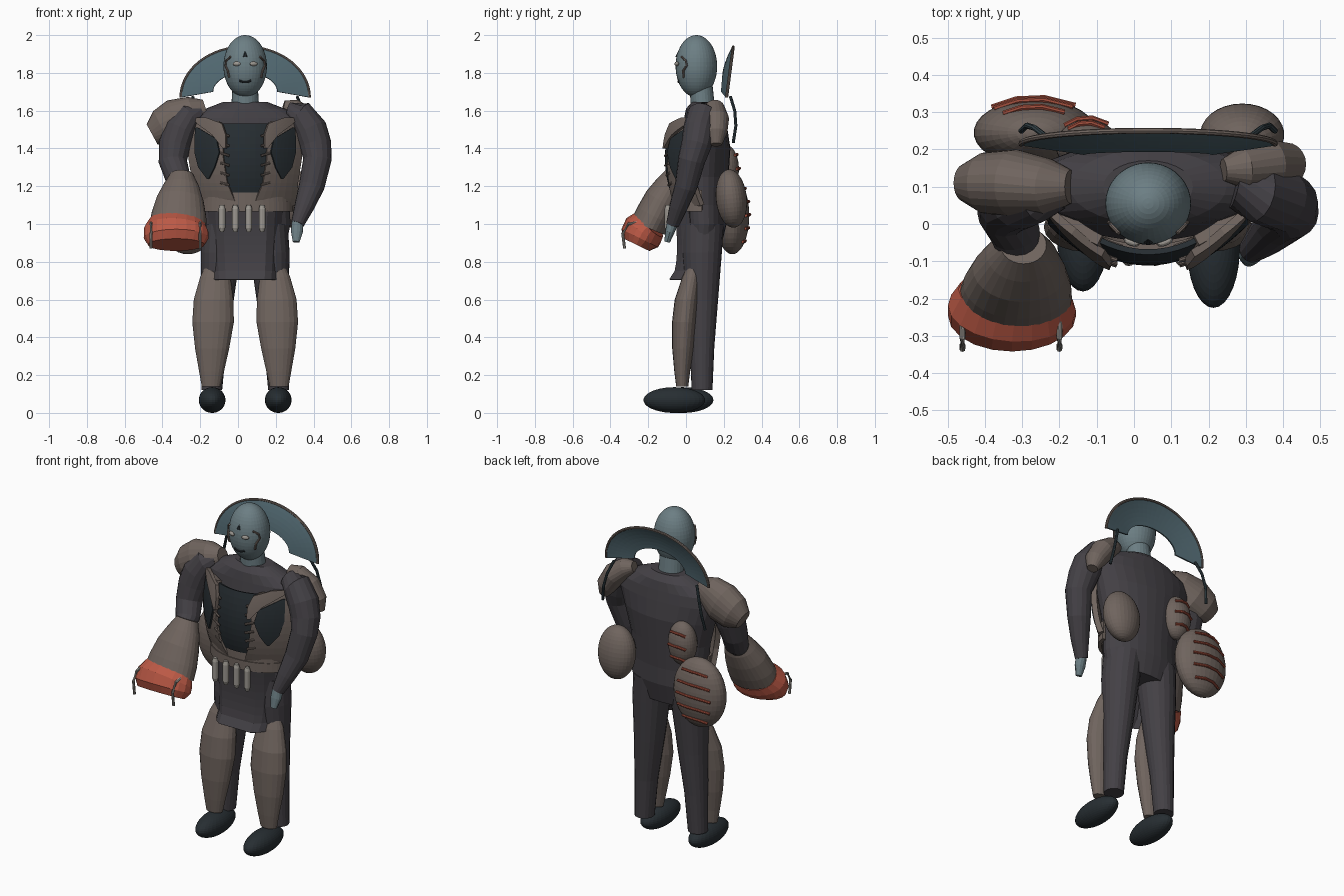
import bpy
from math import sin, cos, pi, sqrt
from mathutils import Vector

CX = 0.038  # body centre line


def mat(name, rgb):
    m = bpy.data.materials.new(name)
    m.diffuse_color = (*rgb, 1)
    return m


CLOTH = mat("dark_cloth", (0.057, 0.052, 0.06))
LEATHER = mat("leather", (0.16, 0.128, 0.112))
SKIN = mat("skin", (0.15, 0.21, 0.23))
BLACK = mat("black", (0.02, 0.027, 0.032))
TEAL = mat("teal", (0.08, 0.135, 0.16))
CORD = mat("cord", (0.035, 0.055, 0.065))
RED = mat("red", (0.5, 0.1, 0.06))
RUST = mat("rust", (0.35, 0.075, 0.045))
BONE = mat("bone", (0.33, 0.31, 0.28))


def mesh(name, verts, faces, col):
    me = bpy.data.meshes.new(name)
    me.from_pydata(verts, [], faces)
    me.materials.append(col)
    ob = bpy.data.objects.new(name, me)
    bpy.context.collection.objects.link(ob)
    return ob


def loft(name, rings, col, n=16, ref=(1, 0, 0), level=False):
    """Capped elliptical loft; rings are (x, y, z, rx, ry) along a path."""
    P = [Vector(r[:3]) for r in rings]
    vs, fs = [], []
    for i, r in enumerate(rings):
        t = (P[min(i + 1, len(P) - 1)] - P[max(i - 1, 0)]).normalized()
        if level:
            t = Vector((0, 0, 1 if P[-1].z > P[0].z else -1))
        u = Vector(ref)
        u = (u - t * u.dot(t)).normalized()
        w = t.cross(u)
        for k in range(n):
            a = 2 * pi * k / n
            vs.append(P[i] + u * r[3] * cos(a) + w * r[-1] * sin(a))
    for i in range(len(rings) - 1):
        for k in range(n):
            a, b = i * n + k, i * n + (k + 1) % n
            fs.append((a, b, b + n, a + n))
    fs.append(tuple(range(n))[::-1])
    fs.append(tuple(range(len(vs) - n, len(vs))))
    return mesh(name, vs, fs, col)


def rod(name, pts, r, col, ref=(0.3, 0.5, 0.8)):
    return loft(name, [(*p, r, r) for p in pts], col, 8, ref)


def sheet(name, fn, nu, nv, thick, col):
    """Grid surface fn(u, v) with thickness."""
    vs = [fn(i / nu, j / nv) for j in range(nv + 1) for i in range(nu + 1)]
    m = nu + 1
    fs = [(j * m + i, j * m + i + 1, (j + 1) * m + i + 1, (j + 1) * m + i)
          for j in range(nv) for i in range(nu)]
    ob = mesh(name, vs, fs, col)
    s = ob.modifiers.new("thickness", "SOLIDIFY")
    s.thickness, s.offset = thick, 0
    return ob


def ball(name, c, r, col, rot=(0, 0, 0), seg=30):
    bpy.ops.mesh.primitive_uv_sphere_add(segments=seg, ring_count=seg * 2 // 3, location=c, rotation=rot)
    ob = bpy.context.object
    ob.name, ob.scale = name, r
    ob.data.materials.append(col)
    return ob


def chest_y(dx, z):
    return -0.10 + 1.9 * dx * dx + 0.9 * (z - 1.35) ** 2


def at(rows, v):
    """Interpolate a table of rows at v in 0..1."""
    f = v * (len(rows) - 1)
    i = min(int(f), len(rows) - 2)
    return [a + (b - a) * (f - i) for a, b in zip(rows[i], rows[i + 1])]


def chest_panel(name, rows, s, lift, thick, col, nu=6, nv=12):
    """Curved panel on the chest; rows are (z, inner dx, outer dx)."""
    def fn(u, v):
        z, a, b = at(rows, v)
        dx = a + (b - a) * u
        return (CX + s * dx, chest_y(dx, z) - lift, z)
    return sheet(name, fn, nu, nv, thick, col)


# Torso, neck, head
loft("torso", [(CX, y, z, rx, ry) for z, rx, ry, y in (
    (0.88, .215, .095, .09), (1.0, .24, .12, .095), (1.1, .235, .125, .09), (1.25, .25, .135, .09),
    (1.4, .29, .14, .095), (1.5, .325, .12, .10), (1.56, .31, .11, .10), (1.61, .21, .1, .10), (1.645, .12, .07, .10))],
    CLOTH, 28, level=True)
loft("neck", [(CX, .09, 1.6, .075, .065), (CX, .08, 1.74, .066, .06)], SKIN, 24, level=True)
ball("head", (CX, .055, 1.835), (.115, .11, .165), SKIN, seg=36)


# Face details, placed on the head surface
def face(dx, z, out=0):
    q = 1 - (dx / .115) ** 2 - ((z - 1.835) / .165) ** 2
    return (CX + dx, .055 - .11 * sqrt(max(q, 0)) - out, z)


for s in (-1, 1):
    ball("eye", face(s * .045, 1.848, .003), (.022, .01, .012), BONE, (0, 0, s * .35), 12)
    rod("face_marking", [face(s * d, z, .006) for d, z in
                         ((.078, 1.885), (.1, 1.865), (.105, 1.84), (.092, 1.81), (.085, 1.775))], .006, LEATHER)
rod("mouth", [face(d, z) for d, z in ((-.032, 1.76), (-.012, 1.752), (.012, 1.752), (.032, 1.76))], .006, BLACK)
x, y, z = face(0, 1.885)
loft("forehead_gem", [(x, y, z, .012, .007), (x, y + .01, z + .03, .002, .002)], BLACK, 6, level=True)


# Fan collar with rim and hanging cords
def fan(u, v):
    a = pi * u
    r = .17 + .17 * v
    return (CX + r * cos(a), .19 + .025 * v + (.008 + .027 * v * v) * sin(a),
            1.70 - .03 * v + (.10 + .167 * v) * sin(a))


sheet("fan_collar", fan, 28, 6, .01, TEAL)
rod("fan_rim", [fan(i / 32, 1) for i in range(33)], .008, LEATHER, (0, 1, 0))

for s in (-1, 1):
    X = lambda d: CX + s * d
    rod("fan_cord", [(X(.275), .235, 1.675), (X(.305), .258, 1.6), (X(.325), .264, 1.52), (X(.34), .25, 1.43)], .008, CORD)
    # Legs, shin guards, feet
    loft("leg", [(X(.115), .09, 1.0, .11, .11), (X(.13), .085, .85, .105, .105), (X(.145), .085, .6, .085, .085),
                 (X(.165), .085, .35, .065, .065), (X(.177), .085, .12, .055, .055)], CLOTH, 20, level=True)
    loft("shin_guard", [(X(.155), .045, .79, .05, .03), (X(.158), .03, .72, .08, .05), (X(.167), .005, .6, .105, .065),
                        (X(.17), -.008, .48, .11, .066), (X(.175), -.015, .34, .09, .058),
                        (X(.178), -.02, .22, .066, .042), (X(.18), -.02, .14, .05, .032)], LEATHER, 20, level=True)
    ball("foot", (X(.175), -.04 - s * .022, .068), (.071, .163, .068), BLACK)
    # Vest panels, dark insets and lacing
    chest_panel("vest_panel", [(1.10, .04, .27), (1.22, .09, .27), (1.35, .11, .29), (1.45, .11, .30), (1.54, .13, .26)],
                s, .008, .03, LEATHER)
    chest_panel("vest_inset", [(1.24, .19, .2), (1.30, .16, .245), (1.38, .135, .265), (1.45, .15, .265), (1.51, .25, .26)],
                s, .03, .012, BLACK)
    chest_panel("lapel", [(1.40, .10, .115), (1.47, .10, .17), (1.53, .12, .25), (1.56, .2, .27)], s, .035, .022, LEATHER)
    for i in range(6):
        z = 1.21 + i * .052
        rod("lacing", [(X(d), chest_y(d, z) - .024, z + (d - .1) * .3) for d in (.085, .1, .13)], .007, LEATHER)

# Centre chest panel, belly band, belt with cartridges, apron
sheet("chest_centre", lambda u, v: (CX + (u - .5) * .26, chest_y((u - .5) * .26, 1.17 + .36 * v) - .004, 1.17 + .36 * v),
      10, 10, .015, BLACK)


def band(z0, z1, r):
    def fn(u, v):
        a = pi * (1 + u)
        return (CX + (.235 + r) * cos(a), .085 + (.145 + r) * sin(a), z0 + (z1 - z0) * v)
    return fn


sheet("belly_band", band(1.1, 1.18, .005), 24, 3, .02, LEATHER)
sheet("belt", band(1.065, 1.12, .01), 24, 1, .02, LEATHER)
for i in range(4):
    x, y = -.085 + i * .071, -.095
    loft("cartridge", [(x, y, 1.1, .012, .012), (x, y, 1.08, .018, .018), (x, y, .98, .018, .018), (x, y, .958, .01, .01)],
         BONE, 12, level=True)
sheet("apron", lambda u, v: (CX + (u - .5) * (.34 + .05 * v), -.085 + .09 * sqrt(v) * (1 - .7 * v) + .5 * max(abs(u - .5) - .35, 0),
                             .705 + .37 * v), 10, 8, .008, CLOTH)

# Bare-handed arm
loft("left_sleeve", [(.27, .10, 1.585, .06, .06), (.33, .085, 1.575, .08, .08), (.385, .07, 1.5, .088, .085),
                     (.41, .055, 1.42, .085, .08), (.42, .03, 1.34, .075, .072), (.39, .0, 1.2, .068, .06),
                     (.35, -.04, 1.09, .052, .048), (.315, -.07, 1.0, .035, .035)], CLOTH, 16)
loft("left_hand", [(.315, -.07, 1.01, .03, .03), (.312, -.085, .96, .032, .025), (.308, -.1, .905, .018, .015)], SKIN, 12)
loft("left_shoulder_pad", [(.24, .145, 1.625, .03, .03), (.29, .15, 1.61, .055, .055), (.36, .16, 1.555, .068, .065),
                           (.41, .16, 1.48, .058, .058), (.43, .16, 1.42, .03, .03)], LEATHER, 20, (0, 1, 0))

# Heavy arm with bell forearm and red cuff
loft("right_sleeve", [(-.2, .10, 1.585, .06, .06), (-.26, .085, 1.57, .08, .08), (-.31, .07, 1.5, .088, .085),
                      (-.335, .055, 1.42, .085, .08), (-.345, .03, 1.33, .075, .07), (-.32, -.02, 1.25, .068, .065),
                      (-.305, -.08, 1.2, .055, .055)], CLOTH, 16)
loft("right_shoulder_pad", [(-.17, .1, 1.61, .045, .05), (-.23, .1, 1.59, .075, .09), (-.32, .11, 1.545, .09, .122),
                            (-.40, .11, 1.505, .082, .105), (-.455, .11, 1.475, .05, .06)], LEATHER, 24, (0, 1, 0))
loft("bell_forearm", [(-.297, -.055, 1.26, .062, .058), (-.30, -.085, 1.2, .095, .08), (-.307, -.125, 1.13, .125, .095),
                      (-.313, -.165, 1.05, .145, .1), (-.318, -.195, .99, .152, .1)], LEATHER, 28)
loft("red_cuff", [(-.32, -.19, 1.0, .152, .095), (-.327, -.225, .965, .172, .112), (-.327, -.245, .925, .172, .108),
                  (-.327, -.262, .89, .15, .075)], RED, 20)
for x in (-.46, -.2):
    rod("cuff_prong", [(x, -.25, 1.01), (x, -.305, 1.0), (x, -.335, .95), (x, -.325, .87)], .008, BONE)

# Back pouches and their rust-red ribs
PACKS = (("large_pouch", (-.265, .245, 1.045), (.165, .09, .205), 5),
         ("small_pouch", (-.125, .21, 1.29), (.085, .07, .13), 3))
for name, c, r, n in PACKS:
    ball(name, c, r, LEATHER)
    for i in range(n):
        k = (i + .5) / n * 1.7 - .85
        w = sqrt(1 - k * k)
        rod("pouch_rib", [(c[0] + r[0] * w * q, c[1] + r[1] * w * sqrt(max(1 - q * q, .1)) + .004, c[2] + r[2] * k + .01 * h)
                          for q, h in ((-.7, -1), (-.3, .3), (.15, .5), (.65, 0))], .008, RUST)
ball("side_pouch", (.29, .24, 1.135), (.113, .082, .155), LEATHER, (.1, 0, 0))
